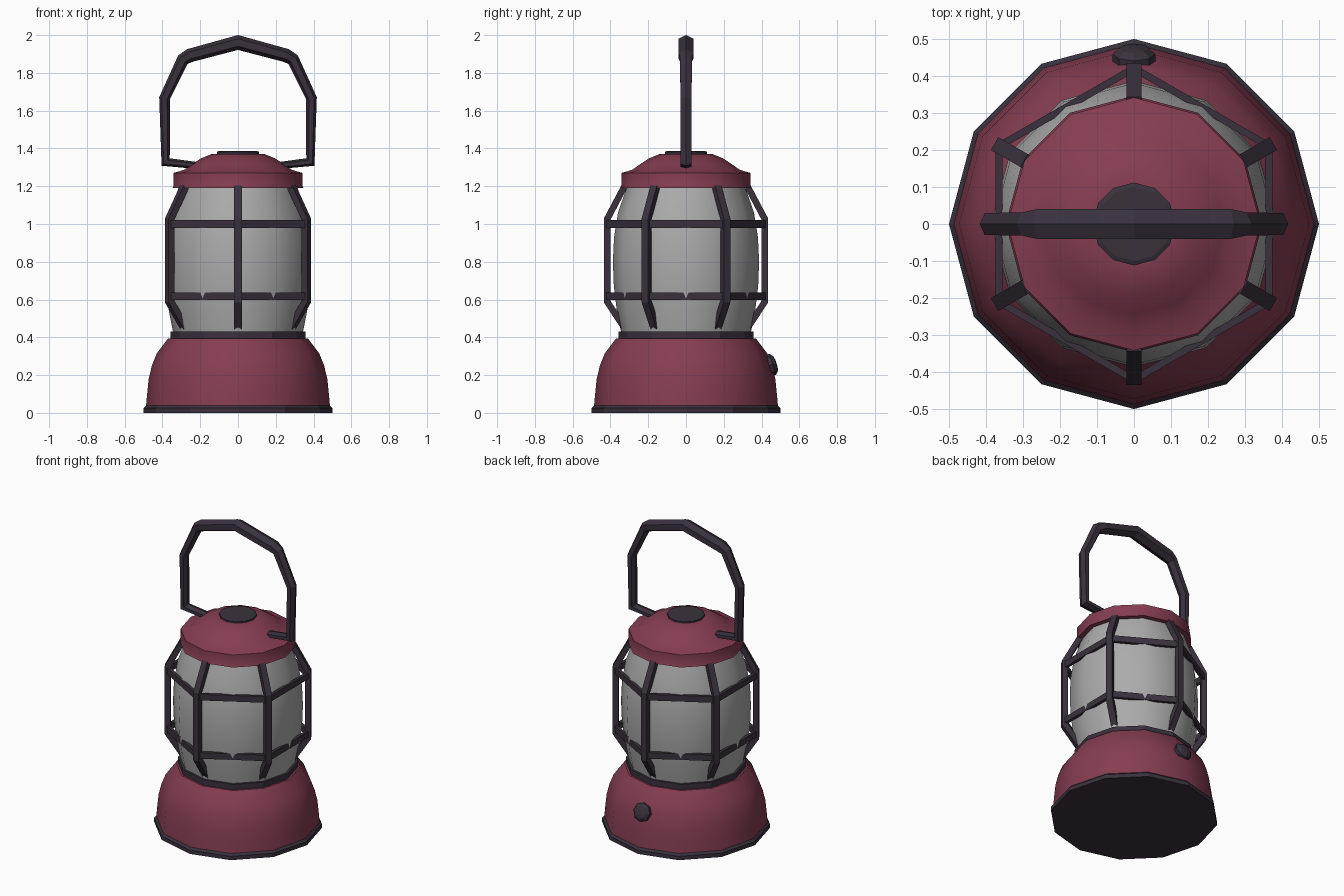
import bpy, bmesh, math
from mathutils import Vector, Matrix

if "Cube" in bpy.data.objects:
    bpy.data.objects.remove(bpy.data.objects["Cube"])


def material(name, rgb):
    m = bpy.data.materials.new(name)
    m.diffuse_color = (*rgb, 1)
    m.use_nodes = True
    m.node_tree.nodes["Principled BSDF"].inputs["Base Color"].default_value = m.diffuse_color
    return m


RED = material("dusty red paint", (0.235, 0.047, 0.083))
DARK = material("dark metal", (0.042, 0.031, 0.046))
GLASS = material("frosted grey glass", (0.41, 0.41, 0.41))


def finish(name, bm, mat, smooth=None):
    bmesh.ops.recalc_face_normals(bm, faces=bm.faces)
    me = bpy.data.meshes.new(name)
    bm.to_mesh(me)
    bm.free()
    me.materials.append(mat)
    ob = bpy.data.objects.new(name, me)
    bpy.context.collection.objects.link(ob)
    if smooth:
        bpy.ops.object.select_all(action='DESELECT')
        ob.select_set(True)
        bpy.context.view_layer.objects.active = ob
        bpy.ops.object.shade_smooth_by_angle(angle=math.radians(smooth))
    return ob


def skin(bm, rings, loop):
    """Join rings of vertices; close end to end, or cap the two ends."""
    n = len(rings[0])
    for i in range(len(rings) if loop else len(rings) - 1):
        a, b = rings[i], rings[(i + 1) % len(rings)]
        for j in range(n):
            k = (j + 1) % n
            bm.faces.new((a[j], a[k], b[k], b[j]))
    if not loop:
        bm.faces.new(rings[0])
        bm.faces.new(rings[-1])


def lathe(name, profile, mat, sides=12, loop=False, smooth=None):
    """Turn (radius, z) points about z, with one vertex facing +y."""
    bm = bmesh.new()
    rings = []
    for r, z in profile:
        angles = [math.pi / 2 + j * math.tau / sides for j in range(sides)]
        rings.append([bm.verts.new((r * math.cos(a), r * math.sin(a), z)) for a in angles])
    skin(bm, rings, loop)
    return finish(name, bm, mat, smooth)


def sweep(name, path, sections, mat, angle=0):
    """Mitred bar along (radius, z) points in a vertical plane turned by angle.
    Each section is a list of (in-plane, sideways) offsets."""
    bm = bmesh.new()
    pts = [Vector(p) for p in path]
    rings = []
    for i, p in enumerate(pts):
        d0 = (p - pts[max(i - 1, 0)]).normalized()
        d1 = (pts[min(i + 1, len(pts) - 1)] - p).normalized()
        t = (d0 + d1).normalized()
        n = Vector((t.y, -t.x))
        miter = 1 / max(0.6, t.dot(d0 if d0.length else d1))
        ring = []
        for u, v in sections[i]:
            q = p + n * u * miter
            ring.append(bm.verts.new((q.x, v, q.y)))
        rings.append(ring)
    skin(bm, rings, False)
    bmesh.ops.transform(bm, matrix=Matrix.Rotation(angle, 4, 'Z'), verts=bm.verts)
    return finish(name, bm, mat)


# Base: dark foot, flared red body, dark collar
lathe("foot_rim", [(0.50, 0), (0.50, 0.025), (0.487, 0.038)], DARK)
lathe("base_body", [(0.487, 0.036), (0.481, 0.10), (0.473, 0.18), (0.456, 0.25),
                    (0.43, 0.315), (0.37, 0.395)], RED, smooth=40)
lathe("base_collar", [(0.358, 0.385), (0.358, 0.43)], DARK)

# Glass globe
lathe("globe", [(0.342, 0.42), (0.366, 0.54), (0.382, 0.67), (0.387, 0.80),
                (0.381, 0.93), (0.36, 1.06), (0.312, 1.20)], GLASS, smooth=50)

# Lid with rim and dark cap
lathe("lid", [(0.347, 1.19), (0.342, 1.20), (0.342, 1.27), (0.285, 1.287), (0.245, 1.315),
              (0.195, 1.348), (0.14, 1.37), (0.10, 1.372)], RED, smooth=35)
lathe("lid_cap", [(0.112, 1.36), (0.112, 1.382), (0.10, 1.387)], DARK)

# Wire guard: six posts and two hexagonal rings
bar = [(0.017, -0.02), (0.017, 0.02), (-0.017, 0.02), (-0.017, -0.02)]
post = [(0.31, 0.425), (0.418, 0.59), (0.418, 1.025), (0.328, 1.195)]
for i in range(6):
    sweep(f"guard_post_{i + 1}", post, [bar] * 4, DARK, math.radians(30 + 60 * i))
for label, z in (("lower", 0.618), ("upper", 1.0)):
    lathe(f"guard_ring_{label}", [(0.432, z - 0.02), (0.432, z + 0.02),
                                  (0.41, z + 0.02), (0.41, z - 0.02)], DARK, 6, loop=True)


# Carrying handle: six-sided bar, thicker at the grip
def hexagon(h, w):
    return [(h, 0), (h * 0.5, w), (-h * 0.5, w), (-h, 0), (-h * 0.5, -w), (h * 0.5, -w)]


half = [(0.20, 1.308, 0.018, 0.03), (0.383, 1.328, 0.022, 0.03), (0.389, 1.665, 0.028, 0.03),
        (0.292, 1.870, 0.032, 0.031), (0.255, 1.892, 0.036, 0.04)]
path = [(-x, z, h, w) for x, z, h, w in half] + [(0, 1.961, 0.038, 0.04)] + half[::-1]
sweep("handle", [p[:2] for p in path], [hexagon(*p[2:]) for p in path], DARK)

# Switch knob on the back of the base
knob = lathe("switch_knob", [(0.058, -0.03), (0.058, 0.008), (0.04, 0.024), (0.018, 0.028)], DARK, 8)
knob.location = (0, 0.452, 0.255)
knob.rotation_euler = (math.radians(-71), 0, 0)
